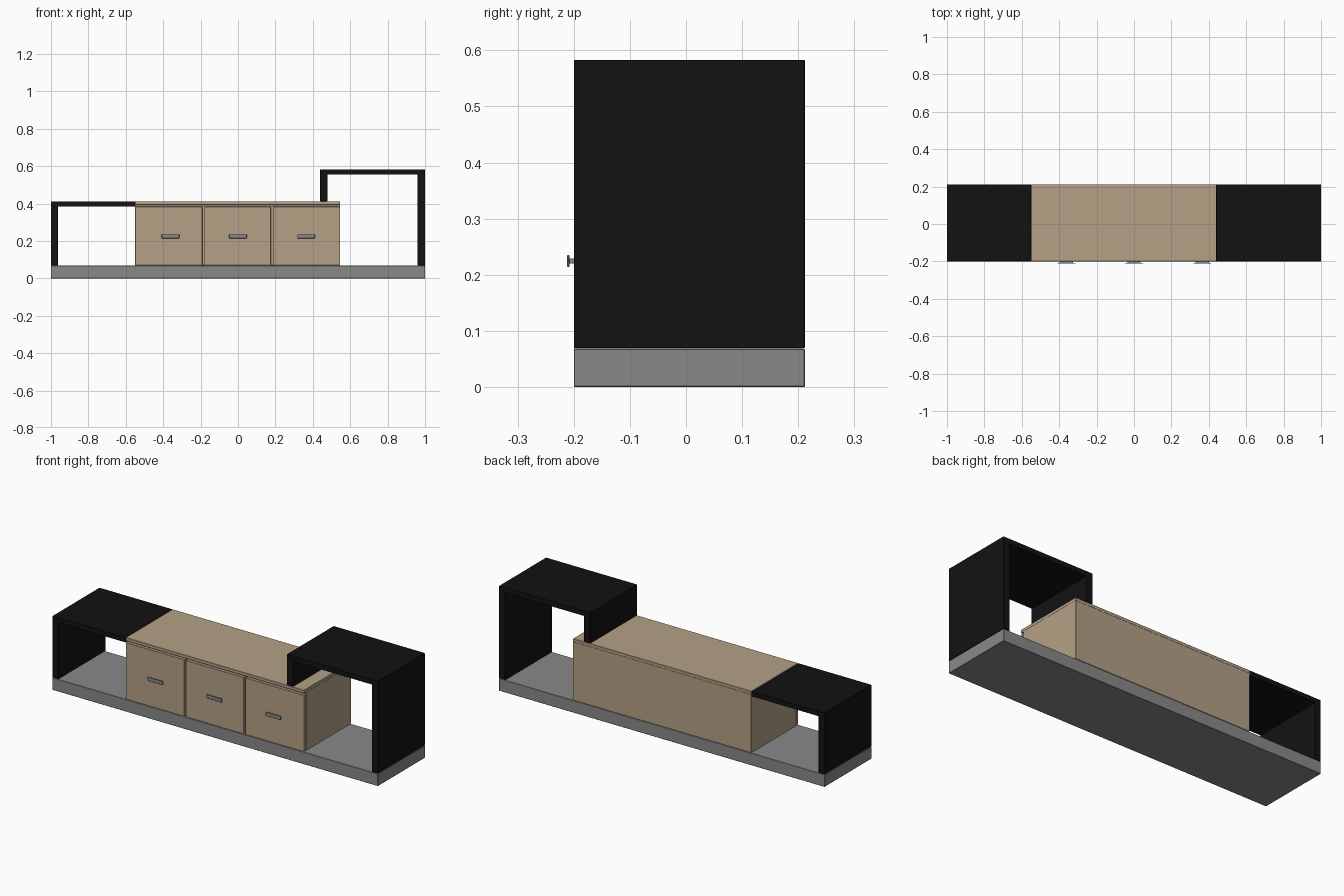
import bpy, bmesh

if "Cube" in bpy.data.objects:
    bpy.data.objects.remove(bpy.data.objects["Cube"])


def material(name, color):
    m = bpy.data.materials.new(name)
    m.diffuse_color = (*color, 1)
    m.use_nodes = True
    m.node_tree.nodes["Principled BSDF"].inputs["Base Color"].default_value = m.diffuse_color
    return m


WOOD = material("oak", (0.46, 0.355, 0.24))
BLACK = material("black_lacquer", (0.006, 0.006, 0.006))
GREY = material("grey", (0.25, 0.25, 0.25))
FRONT, BACK = -0.2, 0.212


def finish(name, bm, mat, bevel):
    bmesh.ops.recalc_face_normals(bm, faces=bm.faces)
    mesh = bpy.data.meshes.new(name)
    bm.to_mesh(mesh)
    bm.free()
    ob = bpy.data.objects.new(name, mesh)
    bpy.context.collection.objects.link(ob)
    mesh.materials.append(mat)
    if bevel:
        mod = ob.modifiers.new("soft_edges", "BEVEL")
        mod.width = bevel
        mod.segments = 1
    return ob


def box(name, x, y, z, mat, bevel=0.0015):
    bm = bmesh.new()
    bmesh.ops.create_cube(bm, size=1)
    for v in bm.verts:
        for i, (lo, hi) in enumerate((x, y, z)):
            v.co[i] = lo if v.co[i] < 0 else hi
    return finish(name, bm, mat, bevel)


def frame(name, outline, mat):
    """Extrude an x-z outline through the depth of the unit."""
    bm = bmesh.new()
    face = bm.faces.new([bm.verts.new((x, FRONT, z)) for x, z in outline])
    ext = bmesh.ops.extrude_face_region(bm, geom=[face])
    for v in ext["geom"]:
        if isinstance(v, bmesh.types.BMVert):
            v.co.y = BACK
    return finish(name, bm, mat, 0.0015)


# Plinth
box("base", (-1, 1), (FRONT, BACK), (0, 0.068), GREY)

# Low left bridge and tall right bridge
frame("left_bridge", [(-1, 0.069), (-0.963, 0.069), (-0.963, 0.383), (-0.55, 0.383),
                      (-0.55, 0.411), (-1, 0.411)], BLACK)
frame("right_bridge", [(1, 0.069), (0.961, 0.069), (0.961, 0.554), (0.478, 0.554),
                       (0.478, 0.412), (0.439, 0.412), (0.439, 0.583), (1, 0.583)], BLACK)

# Cabinet body with overhanging top
box("cabinet_body", (-0.55, 0.546), (-0.18, BACK), (0.069, 0.395), WOOD)
box("cabinet_top", (-0.55, 0.546), (FRONT, BACK), (0.393, 0.411), WOOD)

# Doors with bar handles
for i, (x0, x1) in enumerate([(-0.55, -0.19), (-0.18, 0.176), (0.186, 0.546)]):
    box(f"door_{i + 1}", (x0, x1), (FRONT, -0.181), (0.069, 0.384), WOOD)
    c = (-0.361, 0, 0.364)[i]
    box(f"handle_stem_{i + 1}", (c - 0.036, c + 0.036), (-0.209, -0.199), (0.22, 0.229), GREY, 0)
    box(f"handle_bar_{i + 1}", (c - 0.047, c + 0.047), (-0.212, -0.208), (0.214, 0.235), GREY, 0.001)
